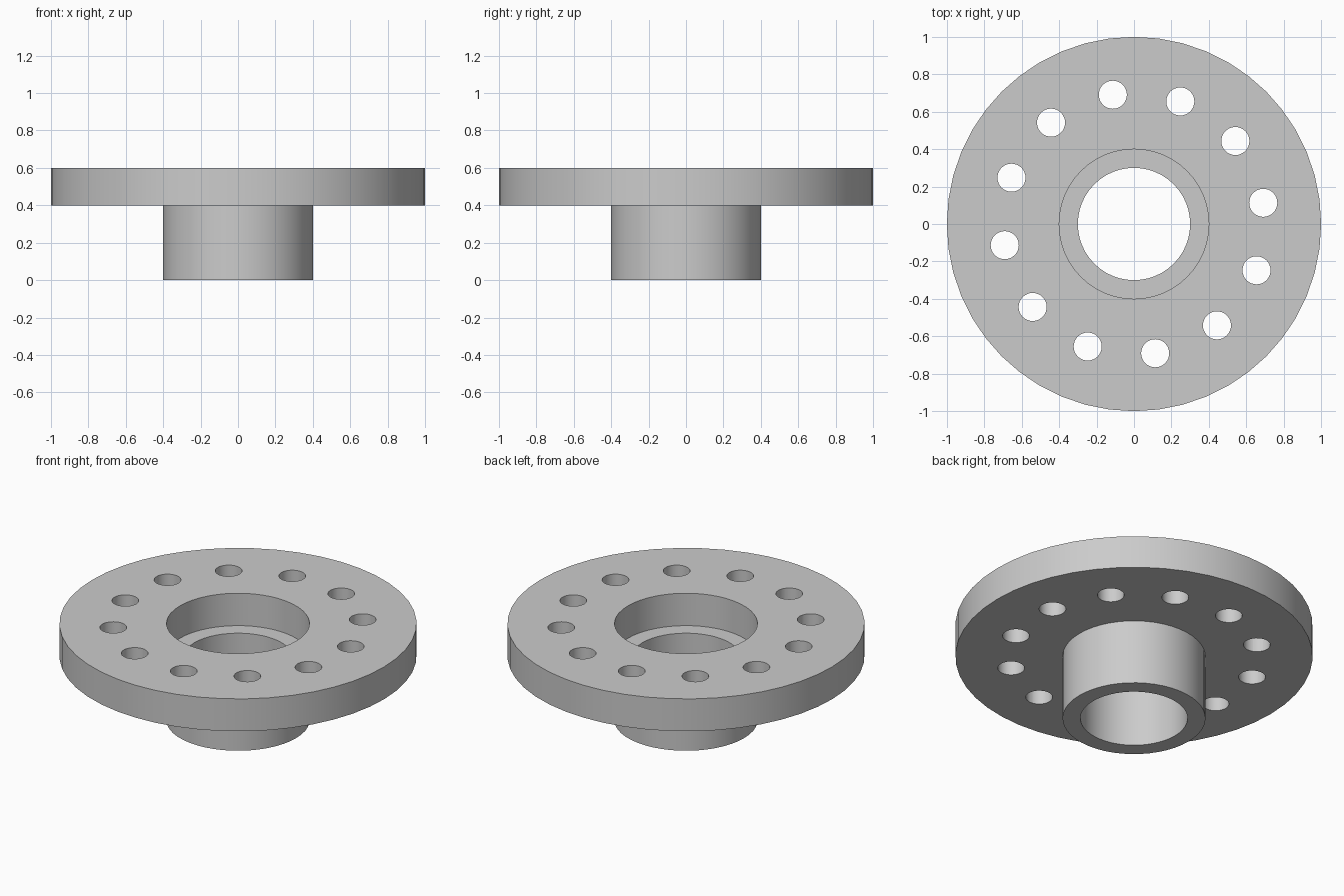
import bpy
import bmesh
from math import cos, sin, pi, radians
from mathutils import Matrix

cube = bpy.data.objects.get("Cube")
if cube:
    bpy.data.objects.remove(cube)

SEGMENTS = 48
HOLES = 12
HOLE_START = radians(9.3)
BOLT_RADIUS = 0.7

# Material
grey = bpy.data.materials.new("light_grey")
grey.use_nodes = True
colour = (0.6, 0.6, 0.6, 1)
grey.diffuse_color = colour
grey.node_tree.nodes["Principled BSDF"].inputs["Base Color"].default_value = colour


def make_object(name, bm):
    bmesh.ops.recalc_face_normals(bm, faces=bm.faces)
    mesh = bpy.data.meshes.new(name)
    bm.to_mesh(mesh)
    bm.free()
    mesh.materials.append(grey)
    obj = bpy.data.objects.new(name, mesh)
    bpy.context.collection.objects.link(obj)
    return obj


def ring(name, inner, outer, bottom, top):
    """Closed ring with a rectangular section, turned about z."""
    bm = bmesh.new()
    section = [(inner, bottom), (outer, bottom), (outer, top), (inner, top)]
    loops = []
    for i in range(SEGMENTS):
        a = 2 * pi * i / SEGMENTS
        loops.append([bm.verts.new((r * cos(a), r * sin(a), z)) for r, z in section])
    for i, here in enumerate(loops):
        after = loops[(i + 1) % SEGMENTS]
        for j in range(4):
            k = (j + 1) % 4
            bm.faces.new((here[j], after[j], after[k], here[k]))
    return make_object(name, bm)


def smooth(obj):
    bpy.ops.object.select_all(action='DESELECT')
    obj.select_set(True)
    bpy.context.view_layer.objects.active = obj
    bpy.ops.object.shade_smooth_by_angle(angle=radians(30))


# Flange disc and the tubular hub below it
flange = ring("flange", 0.4, 1.0, 0.4, 0.6)
hub = ring("hub", 0.3, 0.4, 0.0, 0.4)

# Circle of bolt holes cut through the flange
bm = bmesh.new()
for i in range(HOLES):
    a = HOLE_START + 2 * pi * i / HOLES
    place = Matrix.Translation((BOLT_RADIUS * cos(a), BOLT_RADIUS * sin(a), 0.5))
    bmesh.ops.create_cone(bm, cap_ends=True, segments=32, radius1=0.075,
                          radius2=0.075, depth=0.5, matrix=place)
cutter = make_object("bolt_hole_cutter", bm)
cutter.hide_render = True

cut = flange.modifiers.new("bolt_holes", 'BOOLEAN')
cut.operation = 'DIFFERENCE'
cut.solver = 'EXACT'
cut.object = cutter
bpy.context.view_layer.objects.active = flange
bpy.ops.object.modifier_apply(modifier=cut.name)
bpy.data.objects.remove(cutter)

smooth(flange)
smooth(hub)
